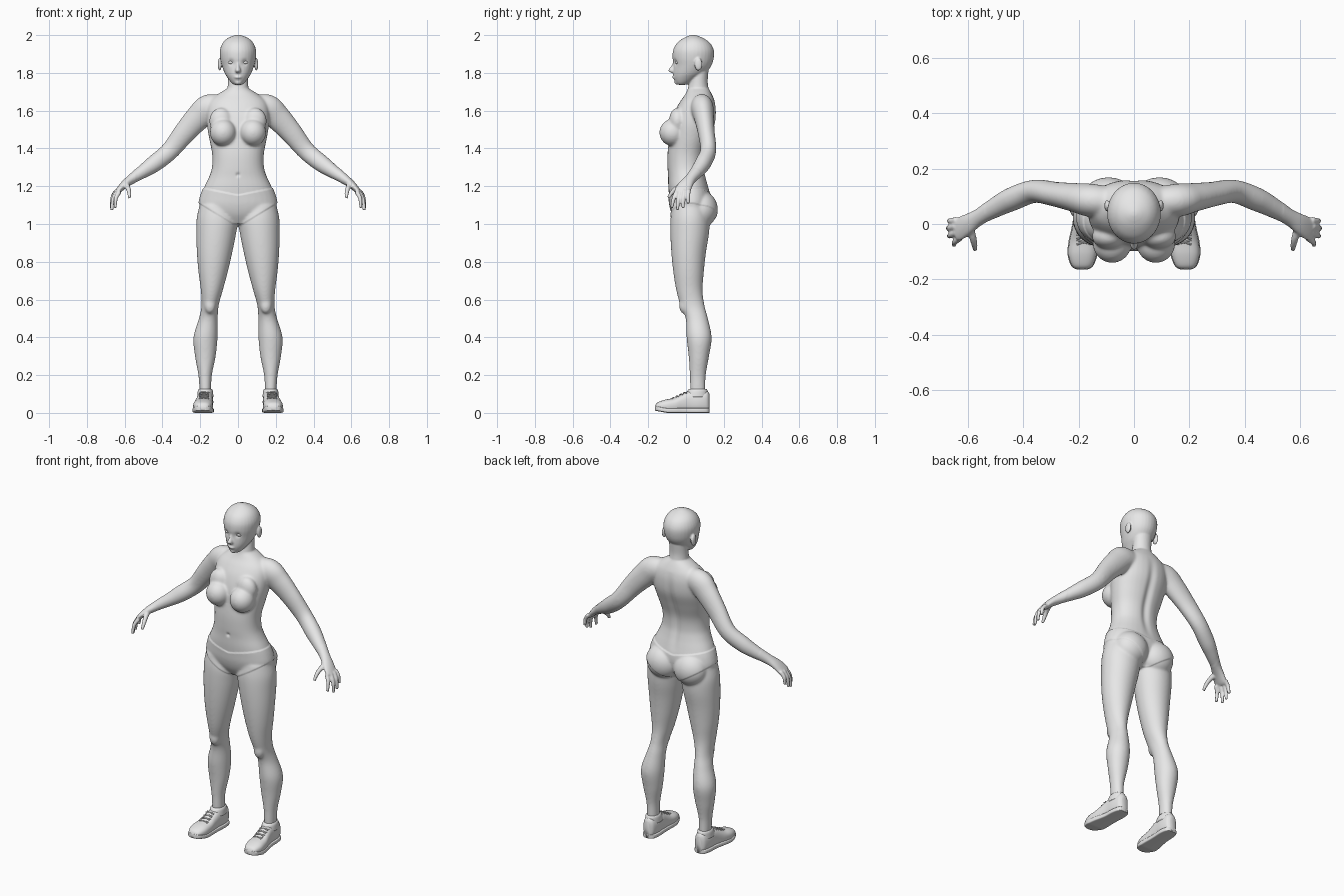
import bpy, bmesh, math
from mathutils import Vector, Matrix

old = bpy.data.objects.get("Cube")
if old:
    bpy.data.objects.remove(old, do_unlink=True)

grey = bpy.data.materials.new("matte_grey")
grey.use_nodes = True
grey.diffuse_color = (0.8, 0.8, 0.8, 1)
grey.node_tree.nodes["Principled BSDF"].inputs["Base Color"].default_value = grey.diffuse_color

SIDES = (("left", 1), ("right", -1))


def resample(rows, steps=5):
    """Smooth curve through a list of equal-length rows."""
    out = []
    last = len(rows) - 1
    for i in range(last):
        a, b, c, d = (rows[max(i - 1, 0)], rows[i], rows[i + 1], rows[min(i + 2, last)])
        for k in range(steps):
            t = k / steps
            out.append([q + 0.5 * t * (r - p + t * (2 * p - 5 * q + 4 * r - s + t * (3 * (q - r) + s - p)))
                        for p, q, r, s in zip(a, b, c, d)])
    out.append(list(rows[last]))
    return out


def ring(center, u, v, power=2.0, count=32):
    points = []
    for i in range(count):
        a = math.tau * i / count
        c, s = math.cos(a), math.sin(a)
        points.append(center + u * math.copysign(abs(c) ** (2 / power), c)
                      + v * math.copysign(abs(s) ** (2 / power), s))
    return points


def skin(bm, rings):
    """Bridge rings of points into a closed tube."""
    loops = [[bm.verts.new(p) for p in r] for r in rings]
    faces = [bm.faces.new(loops[0]), bm.faces.new(loops[-1])]
    for low, high in zip(loops, loops[1:]):
        for i in range(len(low)):
            faces.append(bm.faces.new((low[i - 1], low[i], high[i], high[i - 1])))
    bmesh.ops.recalc_face_normals(bm, faces=faces)


def stack(bm, rows, side=1, power=2.0):
    """Upright form from rows of z, x inner, x outer, y front, y back."""
    rings = []
    for z, x0, x1, y0, y1 in resample(rows):
        center = Vector((side * (x0 + x1) / 2, (y0 + y1) / 2, z))
        rings.append(ring(center, Vector(((x1 - x0) / 2, 0, 0)), Vector((0, (y1 - y0) / 2, 0)), power))
    skin(bm, rings)


def tube(bm, rows, side=1, count=32):
    """Limb along a path from rows of x, y, z, thickness, breadth."""
    rows = resample(rows)
    path = [Vector((side * r[0], r[1], r[2])) for r in rows]
    rings = []
    for i, row in enumerate(rows):
        along = (path[min(i + 1, len(path) - 1)] - path[max(i - 1, 0)]).normalized()
        guide = Vector((0, 1, 0))
        across = (guide - along * guide.dot(along)).normalized()
        rings.append(ring(path[i], along.cross(across) * row[3], across * row[4], count=count))
    skin(bm, rings)


def blob(bm, center, radii):
    matrix = Matrix.Translation(center) @ Matrix.Diagonal((*radii, 1))
    bmesh.ops.create_uvsphere(bm, u_segments=32, v_segments=20, radius=1, matrix=matrix)


def finish(bm, name):
    mesh = bpy.data.meshes.new(name)
    bm.to_mesh(mesh)
    bm.free()
    mesh.materials.append(grey)
    obj = bpy.data.objects.new(name, mesh)
    bpy.context.collection.objects.link(obj)
    bpy.ops.object.select_all(action="DESELECT")
    obj.select_set(True)
    bpy.context.view_layer.objects.active = obj
    bpy.ops.object.shade_smooth()
    return obj


def symmetric(rows):
    return [(z, -w, w, front, back) for z, w, front, back in rows]


# Torso, neck, head and nose
torso = [(1.0, .11, -.04, .07), (1.05, .185, -.07, .115), (1.1, .206, -.085, .13),
         (1.15, .197, -.09, .13), (1.2, .177, -.094, .118), (1.25, .153, -.095, .105),
         (1.3, .138, -.098, .097), (1.37, .137, -.098, .102), (1.45, .152, -.09, .128),
         (1.53, .165, -.08, .155), (1.6, .165, -.058, .16), (1.65, .15, -.03, .152),
         (1.685, .11, -.005, .138), (1.715, .062, .01, .122)]
neck = [(1.62, .08, -.01, .13), (1.68, .066, .0, .128), (1.72, .056, .01, .119),
        (1.76, .053, .02, .115), (1.82, .053, .03, .12)]
head = [(1.737, .022, -.045, .0), (1.75, .037, -.057, .03), (1.775, .056, -.066, .07),
        (1.8, .071, -.068, .105), (1.84, .086, -.066, .135), (1.88, .095, -.071, .147),
        (1.92, .096, -.068, .147), (1.955, .083, -.05, .13), (1.98, .06, -.02, .099),
        (1.995, .03, .01, .066), (2.001, .008, .03, .045)]
nose = [(1.865, .006, -.066, -.04), (1.84, .008, -.076, -.04), (1.815, .015, -.094, -.04),
        (1.803, .014, -.084, -.04), (1.798, .008, -.07, -.04)]
body = bmesh.new()
stack(body, symmetric(torso), power=2.2)
for part in (neck, head, nose):
    stack(body, symmetric(part))
blob(body, (0, -.062, 1.777), (.021, .012, .007))
blob(body, (0, -.045, 1.75), (.02, .016, .013))

# Limbs
leg = [(.05, .145, .2, .03, .1), (.12, .142, .204, .022, .103), (.2, .138, .21, .02, .105),
       (.3, .118, .228, .014, .122), (.4, .108, .236, .003, .136), (.5, .107, .207, -.002, .116),
       (.57, .102, .193, -.03, .098), (.65, .08, .197, -.052, .088), (.75, .053, .21, -.068, .095),
       (.85, .03, .218, -.078, .106), (.95, .01, .221, -.083, .122), (1.03, .0, .219, -.082, .125),
       (1.1, .03, .203, -.07, .11)]
arm = [(.06, .08, 1.62, .055, .05), (.15, .085, 1.615, .073, .06), (.207, .095, 1.567, .069, .053),
       (.28, .107, 1.487, .059, .045), (.36, .118, 1.388, .049, .042), (.44, .09, 1.322, .046, .043),
       (.5, .06, 1.28, .037, .037), (.56, .025, 1.24, .027, .03), (.6, .0, 1.21, .021, .037),
       (.632, -.018, 1.178, .015, .042), (.643, -.022, 1.165, .01, .036)]
fingers = [((.64, .014, 1.178), (.668, .012, 1.108)), ((.643, -.008, 1.176), (.672, -.016, 1.084)),
           ((.64, -.031, 1.172), (.668, -.045, 1.074)), ((.628, -.05, 1.17), (.65, -.076, 1.086))]
thumb = [(.595, -.01, 1.212, .017, .017), (.582, -.05, 1.19, .013, .013),
         (.576, -.075, 1.165, .011, .011), (.574, -.094, 1.138, .008, .008)]
for label, side in SIDES:
    stack(body, leg, side)
    tube(body, arm, side)
    tube(body, thumb, side)
    for base, tip in fingers:
        middle = (Vector(base) + Vector(tip)) / 2 + Vector((.008, -.002, .006))
        tube(body, [(*base, .012, .012), (*middle, .0105, .0105), (*tip, .008, .008)], side)
    # Chest, hips, knees and ears
    blob(body, (side * .079, -.07, 1.484), (.07, .071, .072))
    blob(body, (side * .09, -.045, 1.545), (.062, .045, .07))
    blob(body, (side * .092, .082, 1.075), (.098, .083, .095))
    blob(body, (side * .148, -.012, .57), (.03, .025, .045))
    blob(body, (side * .097, .066, 1.845), (.01, .021, .034))
figure = finish(body, "body")


def apply_modifier(kind, **settings):
    modifier = figure.modifiers.new(kind.lower(), kind)
    for key, value in settings.items():
        setattr(modifier, key, value)
    bpy.ops.object.modifier_apply(modifier=modifier.name)


# Fuse the parts, blending the large forms more than face and hands
apply_modifier("REMESH", mode="VOXEL", voxel_size=.005)
broad = figure.vertex_groups.new(name="broad_forms")
broad.add([v.index for v in figure.data.vertices if v.co.z < 1.72 and abs(v.co.x) < .54], 1, "REPLACE")
apply_modifier("SMOOTH", factor=.5, iterations=24, vertex_group="broad_forms")
apply_modifier("SMOOTH", factor=.5, iterations=3)

# Sculpted hollows (centre, radius, depth), spine groove and raised briefs
hollows = [((.036, -.057, 1.856), .015, .009), ((-.036, -.057, 1.856), .015, .009),
           ((0, -.098, 1.26), .01, .008)]
bm = bmesh.new()
bm.from_mesh(figure.data)
bm.normal_update()
for v in bm.verts:
    x, y, z = v.co
    wide = abs(x)
    for center, radius, depth in hollows:
        v.co.y += depth * math.exp(-((v.co - Vector(center)).length / radius) ** 2)
    if y > .04 and 1.16 < z < 1.66:
        v.co.y -= .012 * math.exp(-(x / .022) ** 2) * math.sin(math.pi * (z - 1.16) / .5)
    waist = 1.155 + .2 * wide - z
    thigh = z - (1.0 + .62 * max(wide - .03, 0))
    inside = min(waist, thigh)
    if inside > 0 and wide < .26:
        v.co += v.normal * min(inside, .004)
bm.to_mesh(figure.data)
bm.free()
bpy.ops.object.shade_smooth()

# Eyes and shoes
shoe = [(-.165, .187, .014, .034), (-.152, .187, .036, .054), (-.11, .186, .051, .07),
        (-.06, .183, .05, .08), (-.02, .179, .045, .1), (.02, .175, .042, .117),
        (.07, .173, .042, .115), (.11, .172, .034, .118), (.124, .172, .018, .1)]
for label, side in SIDES:
    eye = bmesh.new()
    blob(eye, (side * .036, -.044, 1.855), (.017, .012, .009))
    finish(eye, label + "_eye")

    upper, sole = bmesh.new(), bmesh.new()
    for bm, grow, cap, power in ((upper, 0, 1, 2.5), (sole, .003, .026, 6)):
        rings = []
        for y, x, half, top in resample(shoe):
            low = .012 * max(0, (-.1 - y) / .065)
            high = min(top, cap + low)
            rings.append(ring(Vector((side * x, y, (low + high) / 2)), Vector((half + grow, 0, 0)),
                              Vector((0, 0, (high - low) / 2)), power))
        skin(bm, rings)
    # Padded collar around the ankle
    stack(upper, [(.085, .13, .216, -.005, .118), (.115, .133, .213, .006, .115),
                  (.126, .138, .208, .016, .11)], side)
    finish(upper, label + "_shoe_upper")
    finish(sole, label + "_shoe_sole")
    bpy.ops.object.shade_smooth_by_angle(angle=math.radians(35))

    # Crossed laces over the instep
    laces = bmesh.new()
    for i in range(4):
        y, z = -.066 + .02 * i, .08 + .0095 * i
        for lean in (-.008, .008):
            tube(laces, [(.18 + dx, y + lean * dx / .026, z - 5 * dx * dx, .003, .003)
                         for dx in (-.026, -.013, 0, .013, .026)], side, 8)
    finish(laces, label + "_shoe_laces")
